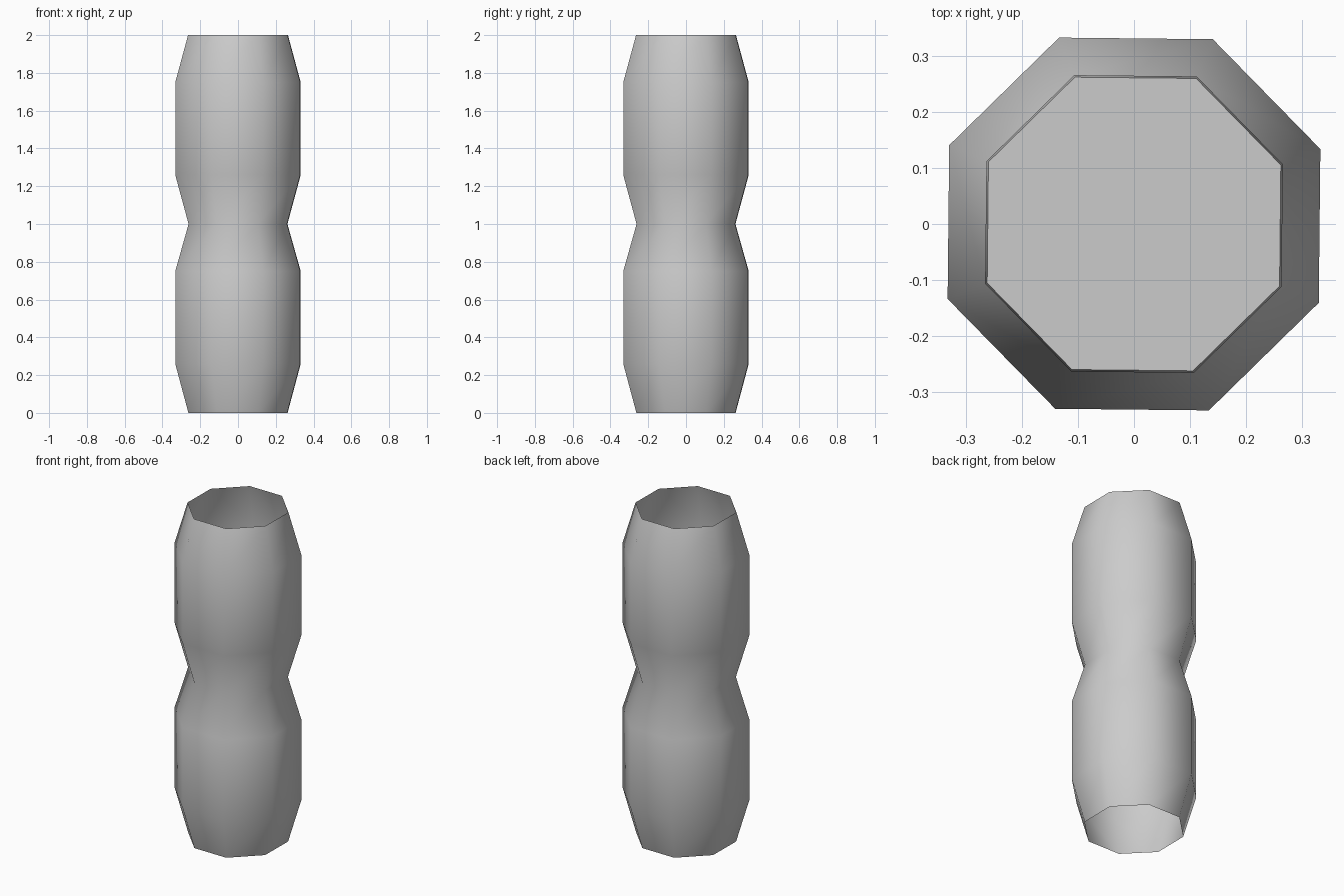
import bpy, bmesh, math

if "Cube" in bpy.data.objects:
    bpy.data.objects.remove(bpy.data.objects["Cube"])

SIDES = 8
TURN = math.radians(21.9)
# (radius, height) rings of the two bulging segments
PROFILE = [(0.283, 0.0), (0.358, 0.26), (0.358, 0.75), (0.282, 1.0),
           (0.358, 1.26), (0.358, 1.75), (0.285, 2.0)]


def ring(bm, r, z):
    return [bm.verts.new((r * math.cos(TURN + i * math.tau / SIDES),
                          r * math.sin(TURN + i * math.tau / SIDES), z))
            for i in range(SIDES)]


def finish(bm, name):
    mesh = bpy.data.meshes.new(name)
    bm.to_mesh(mesh)
    bm.free()
    obj = bpy.data.objects.new(name, mesh)
    bpy.context.collection.objects.link(obj)
    return obj


# Hollow stalk wall, open at both ends
bm = bmesh.new()
rings = [ring(bm, r, z) for r, z in PROFILE]
for low, high in zip(rings, rings[1:]):
    for i in range(SIDES):
        j = (i + 1) % SIDES
        bm.faces.new((low[i], low[j], high[j], high[i])).smooth = True
finish(bm, "stalk_wall")

# Flat partition at the waist between the segments
bm = bmesh.new()
bm.faces.new(ring(bm, 0.282, 1.0))
finish(bm, "stalk_partition")
